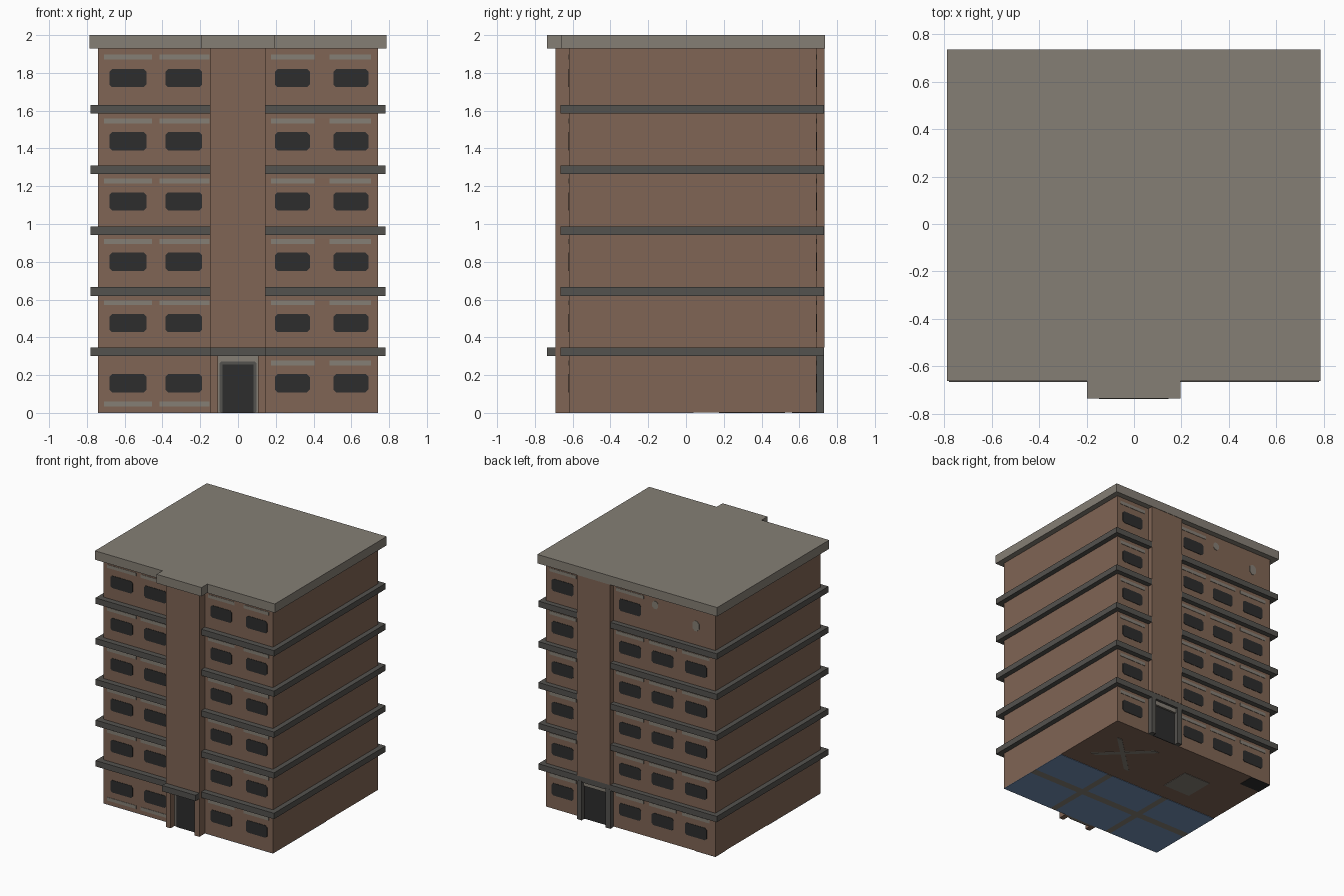
import bpy, math

if "Cube" in bpy.data.objects:
    bpy.data.objects.remove(bpy.data.objects["Cube"])

def mat(name, c):
    m = bpy.data.materials.new(name)
    m.diffuse_color = (*c, 1)
    m.use_nodes = True
    m.node_tree.nodes["Principled BSDF"].inputs["Base Color"].default_value = m.diffuse_color
    return m

BRICK = mat("brown_brick", (.216, .130, .089))
STONE = mat("pale_stone", (.235, .212, .178))
LEDGE = mat("dark_ledge", (.088, .084, .077))
GLASS = mat("dark_glass", (.026, .026, .026))
BLUE = mat("blue_base", (.17, .28, .47))

def mesh(name, verts, faces, m):
    me = bpy.data.meshes.new(name)
    me.from_pydata(verts, [], faces)
    me.materials.append(m)
    o = bpy.data.objects.new(name, me)
    bpy.context.collection.objects.link(o)
    return o

def prism(name, pts, axis, a, b, m):
    """Extrude a 2D outline along y or z between a and b."""
    n = len(pts)
    v = [((p, h, q) if axis == 'y' else (p, q, h)) for h in (a, b) for p, q in pts]
    f = [tuple(range(n)), tuple(range(2 * n - 1, n - 1, -1))]
    f += [(i, i + n, (i + 1) % n + n, (i + 1) % n) for i in range(n)]
    if axis == 'z':
        f = [tuple(reversed(q)) for q in f]
    return mesh(name, v, f, m)

def box(name, x0, x1, y0, y1, z0, z1, m):
    return prism(name, [(x0, y0), (x1, y0), (x1, y1), (x0, y1)], 'z', z0, z1, m)

def plate(name, x0, x1, z0, z1, y, m, c=0.0):
    """Thin wall plate with clipped corners."""
    if c:
        pts = [(x0 + c, z0), (x1 - c, z0), (x1, z0 + c), (x1, z1 - c),
               (x1 - c, z1), (x0 + c, z1), (x0, z1 - c), (x0, z0 + c)]
    else:
        pts = [(x0, z0), (x1, z0), (x1, z1), (x0, z1)]
    return prism(name, pts, 'y', y - .003, y + .003, m)

F, B = -.62, .69  # front and back wall planes

# Main block, front tower and its door recess
box("main_block", -.74, .74, F, B, .003, 1.93, BRICK)
box("front_tower", -.148, .145, -.69, F, .30, 1.93, BRICK)
box("tower_leg_left", -.148, -.107, -.69, F, 0, .30, BRICK)
box("tower_leg_right", .105, .145, -.69, F, 0, .30, BRICK)
box("front_door_frame", -.107, .105, F - .02, F, 0, .30, STONE)
plate("front_door_surround", -.098, .098, 0, .272, F - .02, LEDGE, .01)
plate("front_door", -.083, .083, 0, .255, F - .024, GLASS)

# Back stair column with doorway
box("back_column", .15, .44, B, .732, .345, 1.93, BRICK)
box("back_jamb_left", .15, .19, B, .731, 0, .31, LEDGE)
box("back_jamb_right", .40, .44, B, .731, 0, .31, LEDGE)
box("back_lintel", .19, .40, B, .71, .265, .31, STONE)
plate("back_door", .19, .40, 0, .265, B + .003, GLASS)

# Floor ledges, entrance canopy and roof
for i, z in enumerate((.30, .62, .942, 1.265, 1.585)):
    box(f"floor_ledge_{i+1}", -.78, .78, -.665, .73, z, z + .046, LEDGE)
box("entrance_canopy", -.148, .145, -.737, -.68, .30, .346, LEDGE)
prism("roof_slab", [(-.787, -.662), (-.197, -.662), (-.197, -.735), (.195, -.735),
                    (.195, -.662), (.785, -.662), (.785, .735), (-.787, .735)],
      'z', 1.93, 2.0, STONE)

# Windows and pale lintel strips
front = [(-.68, -.485, -.71, -.455), (-.385, -.19, -.415, -.152),
         (.195, .38, .175, .405), (.505, .69, .485, .705)]
back = [(.50, .69, .475, .71), (-.09, .10, -.115, .125),
        (-.375, -.185, -.40, -.16), (-.665, -.475, -.69, -.45)]
levels = [.157, .475, .80, 1.12, 1.438, 1.772]
for k, z in enumerate(levels):
    top = z + (.108 if k < 5 else .113)
    for y, side, wins in ((F, "front", front), (B, "back", back)):
        for j, (a, b, c, d) in enumerate(wins):
            low = side == "front" and k == 0 and j < 2
            s = .047 if low else top
            plate(f"{side}_strip_{k}_{j}", c, d, s - .013, s + .013, y, STONE)
            if side == "back" and k == 5 and j > 1:
                bpy.data.objects.remove(bpy.data.objects[f"back_strip_{k}_{j}"])
                continue
            plate(f"{side}_window_{k}_{j}", a, b, z - .048, z + .048, y, GLASS, .014)
# Worn patches on the blank top back wall
plate("worn_patch_a", -.24, -.19, 1.82, 1.88, B, STONE, .015)
plate("worn_patch_b", -.60, -.54, 1.74, 1.82, B, STONE, .02)

# Painted underside: blue panels with pale bars, patches behind
for i, (x0, x1) in enumerate(((-.74, -.29), (-.24, .24), (.29, .74))):
    for j, (y0, y1) in enumerate(((F, -.31), (-.25, .04))):
        box(f"base_panel_{i}_{j}", x0, x1, y0, y1, 0, .003, BLUE)
box("base_bar_middle", -.74, .74, -.31, -.25, 0, .003, STONE)
for i, x in enumerate((-.29, .24)):
    for j, (y0, y1) in enumerate(((F, -.31), (-.25, .04))):
        box(f"base_bar_{i}_{j}", x, x + .05, y0, y1, 0, .003, STONE)
box("base_patch", -.38, -.14, .18, .42, 0, .003, STONE)
box("base_dark_corner", -.74, -.56, .56, B, 0, .003, GLASS)
for i, s in enumerate((1, -1)):
    w = .025
    prism(f"base_cross_{i}", [(.22 - w, .35 - s * .15 - s * w), (.22 + w, .35 - s * .15 - s * w),
                              (.56 + w, .35 + s * .15), (.56 - w, .35 + s * .15)][::s],
          'z', .0005 * i, .003, STONE)
